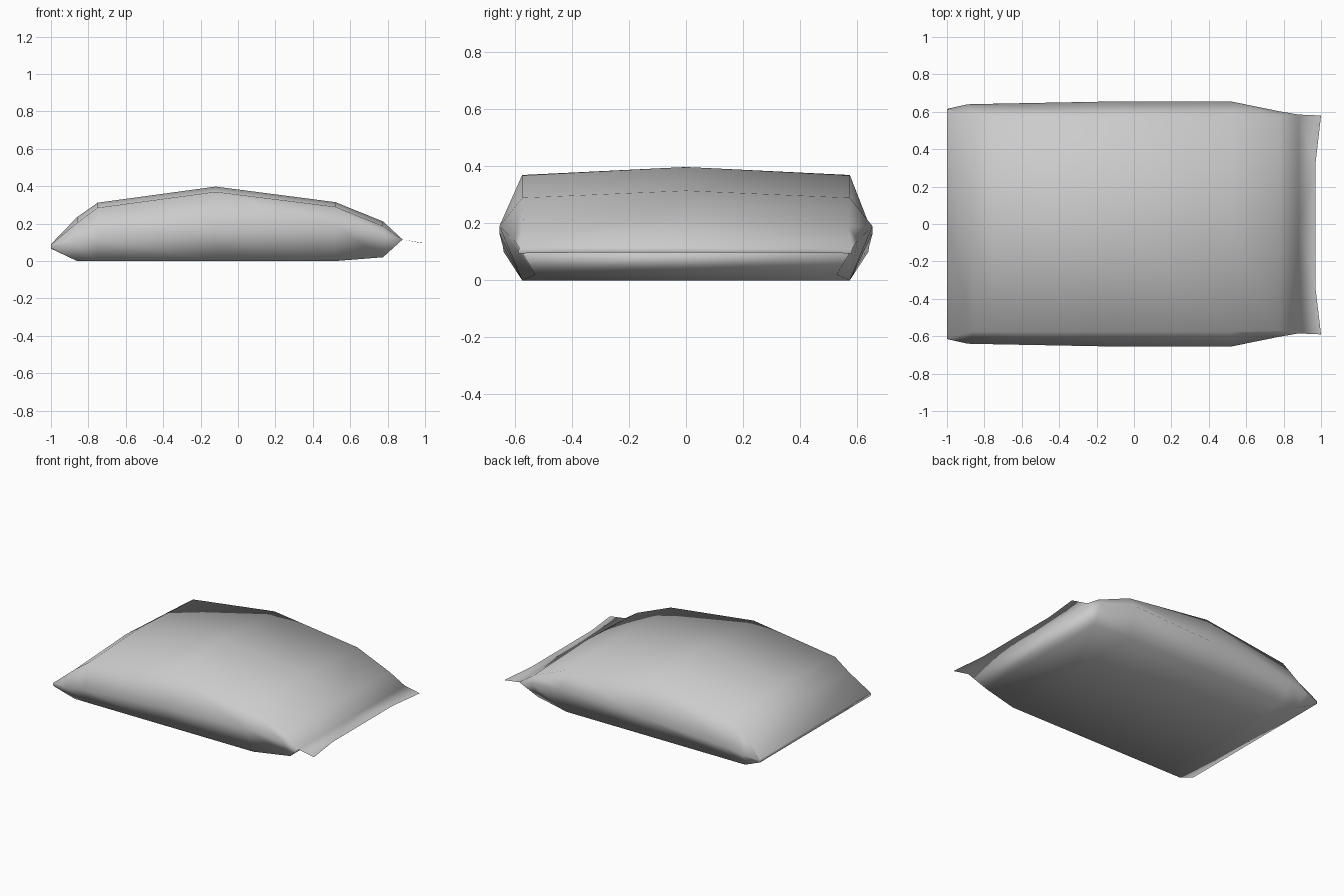
import bpy
import bmesh

cube = bpy.data.objects.get("Cube")
if cube:
    bpy.data.objects.remove(cube, do_unlink=True)

# Plain sack cloth
cloth = bpy.data.materials.new("pale_grey_cloth")
cloth.use_nodes = True
cloth.diffuse_color = (0.6, 0.6, 0.6, 1)
cloth.node_tree.nodes["Principled BSDF"].inputs["Base Color"].default_value = (0.6, 0.6, 0.6, 1)

# Sections along the sack:
# x, top ridge z, top edge (y, z), side seam (x, y, z), bottom (y, z)
SECTIONS = [
    (-1.00, 0.09, (0.61, 0.088), (-1.00, 0.615, 0.078), (0.61, 0.066)),
    (-0.86, 0.235, (0.575, 0.205), (-0.89, 0.64, 0.10), (0.575, 0.0)),
    (-0.75, 0.312, (0.575, 0.285), (-0.75, 0.643, 0.12), (0.575, 0.0)),
    (-0.12, 0.398, (0.575, 0.37), (-0.12, 0.655, 0.165), (0.575, 0.0)),
    (0.52, 0.315, (0.575, 0.29), (0.52, 0.655, 0.19), (0.575, 0.0)),
    (0.775, 0.212, (0.57, 0.187), (0.775, 0.603, 0.14), (0.53, 0.02)),
    (0.88, 0.115, (0.585, 0.115), (0.88, 0.585, 0.115), (0.585, 0.115)),
]

bm = bmesh.new()


def ring(x, ridge, edge, side, base):
    """One loop of the bag, from the bottom centre round the +y side and back."""
    half = [(x, base[0], base[1]), side, (x, edge[0], edge[1])]
    mirrored = [(px, -py, pz) for px, py, pz in reversed(half)]
    points = [(x, 0, base[1])] + half + [(x, 0, ridge)] + mirrored
    return [bm.verts.new(p) for p in points]


# Stuffed body
rings = [ring(*s) for s in SECTIONS]
for a, b in zip(rings, rings[1:]):
    for i in range(8):
        j = (i + 1) % 8
        bm.faces.new((a[i], a[j], b[j], b[i]))
bm.faces.new(rings[0])

# Flat flap at the tied end, with its corners pulled outwards
neck = [rings[-1][i] for i in (5, 4, 3)]
hem = [bm.verts.new(p) for p in
       ((1.0, -0.59, 0.095), (0.97, -0.34, 0.098), (0.97, 0.32, 0.098), (1.0, 0.58, 0.095))]
bm.faces.new((neck[0], hem[0], hem[1]))
bm.faces.new((neck[0], hem[1], neck[1]))
bm.faces.new((neck[1], hem[1], hem[2]))
bm.faces.new((neck[1], hem[2], neck[2]))
bm.faces.new((neck[2], hem[2], hem[3]))

# Close the neck and tidy the surface
bmesh.ops.remove_doubles(bm, verts=bm.verts, dist=0.0005)
bmesh.ops.dissolve_degenerate(bm, edges=bm.edges, dist=0.0005)
bmesh.ops.recalc_face_normals(bm, faces=bm.faces)
for face in bm.faces:
    face.smooth = True

mesh = bpy.data.meshes.new("sack")
bm.to_mesh(mesh)
bm.free()
mesh.materials.append(cloth)
sack = bpy.data.objects.new("sack", mesh)
bpy.context.collection.objects.link(sack)
